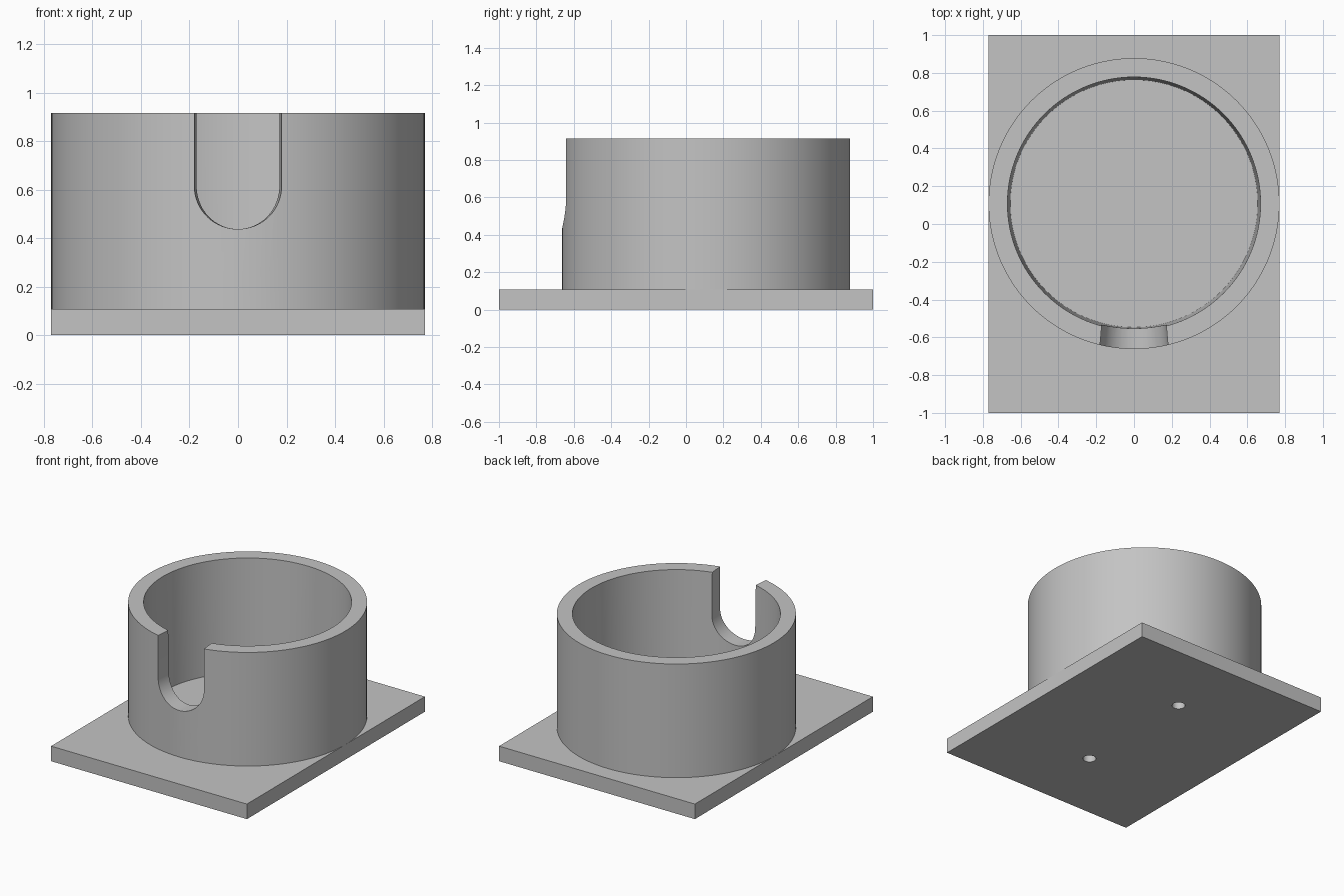
import bpy, bmesh
from math import sin, cos, pi, radians

cube = bpy.data.objects.get("Cube")
if cube:
    bpy.data.objects.remove(cube, do_unlink=True)

BASE_TOP = 0.107
RIM_TOP = 0.915
CUP_Y = 0.108

grey = bpy.data.materials.new("plain grey")
grey.use_nodes = True
colour = (0.55, 0.55, 0.55, 1)
grey.diffuse_color = colour
grey.node_tree.nodes["Principled BSDF"].inputs["Base Color"].default_value = colour


def make_object(name, bm):
    bmesh.ops.recalc_face_normals(bm, faces=bm.faces)
    mesh = bpy.data.meshes.new(name)
    bm.to_mesh(mesh)
    bm.free()
    mesh.materials.append(grey)
    obj = bpy.data.objects.new(name, mesh)
    bpy.context.collection.objects.link(obj)
    return obj


def loft(bm, rings, closed=False):
    """Join matching vertex loops with quads."""
    count = len(rings[0])
    pairs = list(zip(rings, rings[1:]))
    if closed:
        pairs.append((rings[-1], rings[0]))
    for a, b in pairs:
        for i in range(count):
            j = (i + 1) % count
            bm.faces.new((a[i], a[j], b[j], b[i]))


def cut(target, cutter):
    cutter.hide_render = True
    mod = target.modifiers.new("cut", "BOOLEAN")
    mod.operation = "DIFFERENCE"
    mod.solver = "EXACT"
    mod.object = cutter
    bpy.context.view_layer.objects.active = target
    bpy.ops.object.modifier_apply(modifier=mod.name)
    bpy.data.objects.remove(cutter, do_unlink=True)


def smooth(obj):
    bpy.ops.object.select_all(action="DESELECT")
    obj.select_set(True)
    bpy.context.view_layer.objects.active = obj
    bpy.ops.object.shade_smooth_by_angle(angle=radians(30))


# Rectangular base plate
bm = bmesh.new()
bmesh.ops.create_cube(bm, size=1)
for v in bm.verts:
    v.co.x *= 1.54
    v.co.y *= 2
    v.co.z = (v.co.z + 0.5) * BASE_TOP
base = make_object("base_plate", bm)

# Two blind holes in the underside
for y in (-0.457, 0.457):
    bm = bmesh.new()
    bmesh.ops.create_cone(bm, cap_ends=True, segments=32,
                          radius1=0.043, radius2=0.043, depth=0.14)
    bmesh.ops.translate(bm, verts=bm.verts, vec=(0, y, 0))
    cut(base, make_object("hole_cutter", bm))
smooth(base)

# Round cup wall with a slightly tapered bore
bm = bmesh.new()
segments = 128
profile = [(0.77, BASE_TOP), (0.77, RIM_TOP), (0.67, RIM_TOP), (0.655, BASE_TOP)]
rings = []
for r, z in profile:
    rings.append([bm.verts.new((r * cos(2 * pi * i / segments),
                                CUP_Y + r * sin(2 * pi * i / segments), z))
                  for i in range(segments)])
loft(bm, rings, closed=True)
wall = make_object("cup_wall", bm)

# Round-bottomed slot in the front, narrowing inwards
bm = bmesh.new()
ends = []
for y, half in ((-0.8, 0.194), (-0.4, 0.159)):
    outline = [(-half, 1.1)]
    for i in range(33):
        a = pi + pi * i / 32
        outline.append((half * cos(a), 0.615 + 0.178 * sin(a)))
    outline.append((half, 1.1))
    ends.append([bm.verts.new((x, y, z)) for x, z in outline])
loft(bm, ends)
for end in ends:
    bm.faces.new(end)
cut(wall, make_object("slot_cutter", bm))
smooth(wall)
